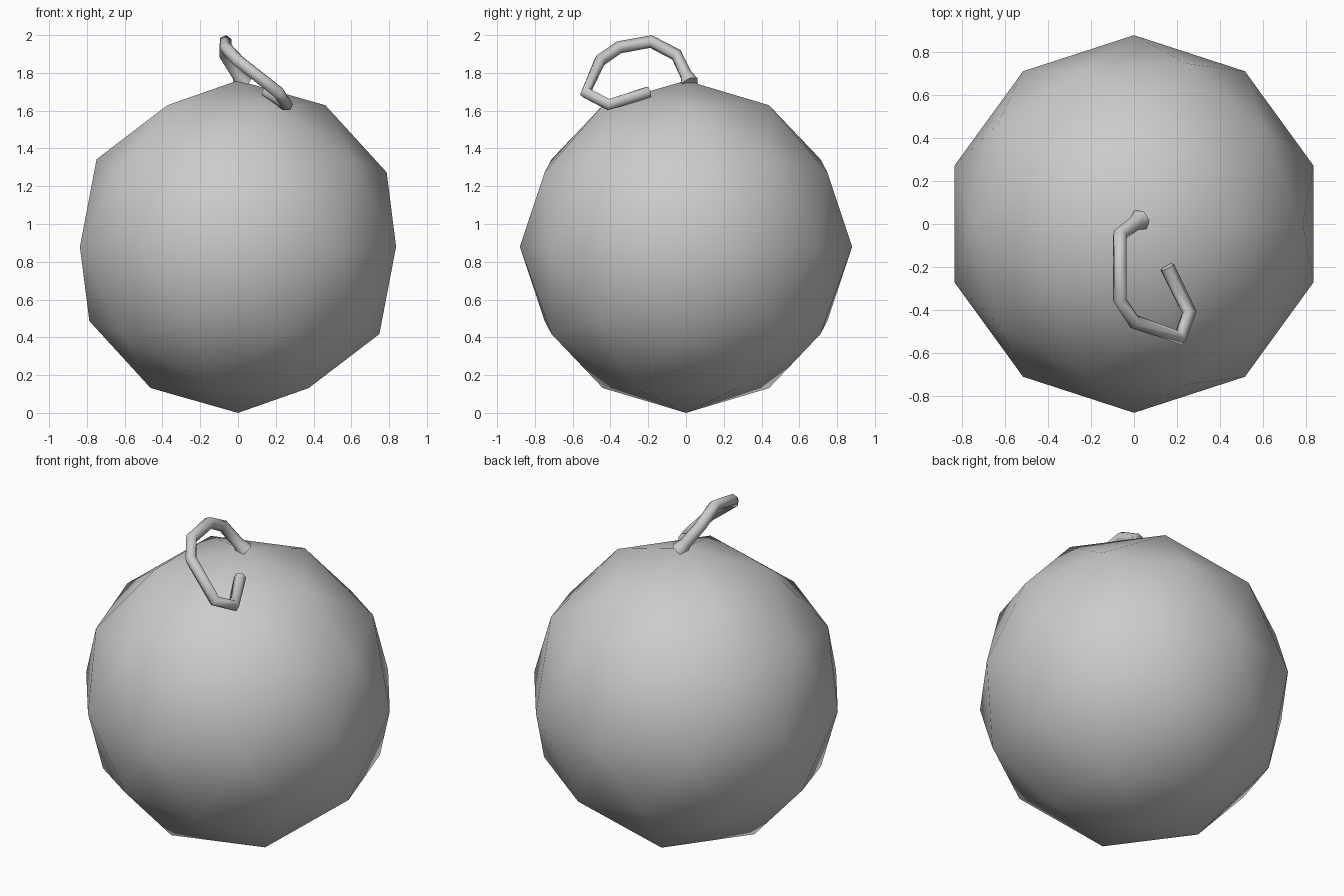
import bpy

if "Cube" in bpy.data.objects:
    bpy.data.objects.remove(bpy.data.objects["Cube"])

# Round body: low-poly icosphere, smooth shaded
bpy.ops.mesh.primitive_ico_sphere_add(subdivisions=2, radius=0.88, location=(0, 0, 0.88))
body = bpy.context.object
body.name = "body"
bpy.ops.object.shade_smooth()

# Curled stem: x, y, z, thickness factor (flared where it meets the body)
path = [
    (0.03, 0.02, 1.745, 1.5),
    (0.0, 0.0, 1.79, 1.0),
    (-0.066, -0.05, 1.895, 1.0),
    (-0.066, -0.185, 1.966, 1.0),
    (-0.066, -0.355, 1.935, 1.0),
    (0.0, -0.455, 1.865, 1.0),
    (0.215, -0.53, 1.695, 1.0),
    (0.258, -0.41, 1.632, 1.0),
    (0.155, -0.2, 1.697, 1.0),
]
curve = bpy.data.curves.new("stem", "CURVE")
curve.dimensions = "3D"
curve.bevel_depth = 0.034
curve.bevel_resolution = 1
curve.use_fill_caps = True
spline = curve.splines.new("POLY")
spline.points.add(len(path) - 1)
for point, (x, y, z, r) in zip(spline.points, path):
    point.co = (x, y, z, 1)
    point.radius = r
spline.use_smooth = True
stem = bpy.data.objects.new("stem", curve)
bpy.context.collection.objects.link(stem)

# Turn the stem into a mesh
bpy.ops.object.select_all(action="DESELECT")
stem.select_set(True)
bpy.context.view_layer.objects.active = stem
bpy.ops.object.convert(target="MESH")
bpy.ops.object.shade_smooth_by_angle(angle=1.2)
